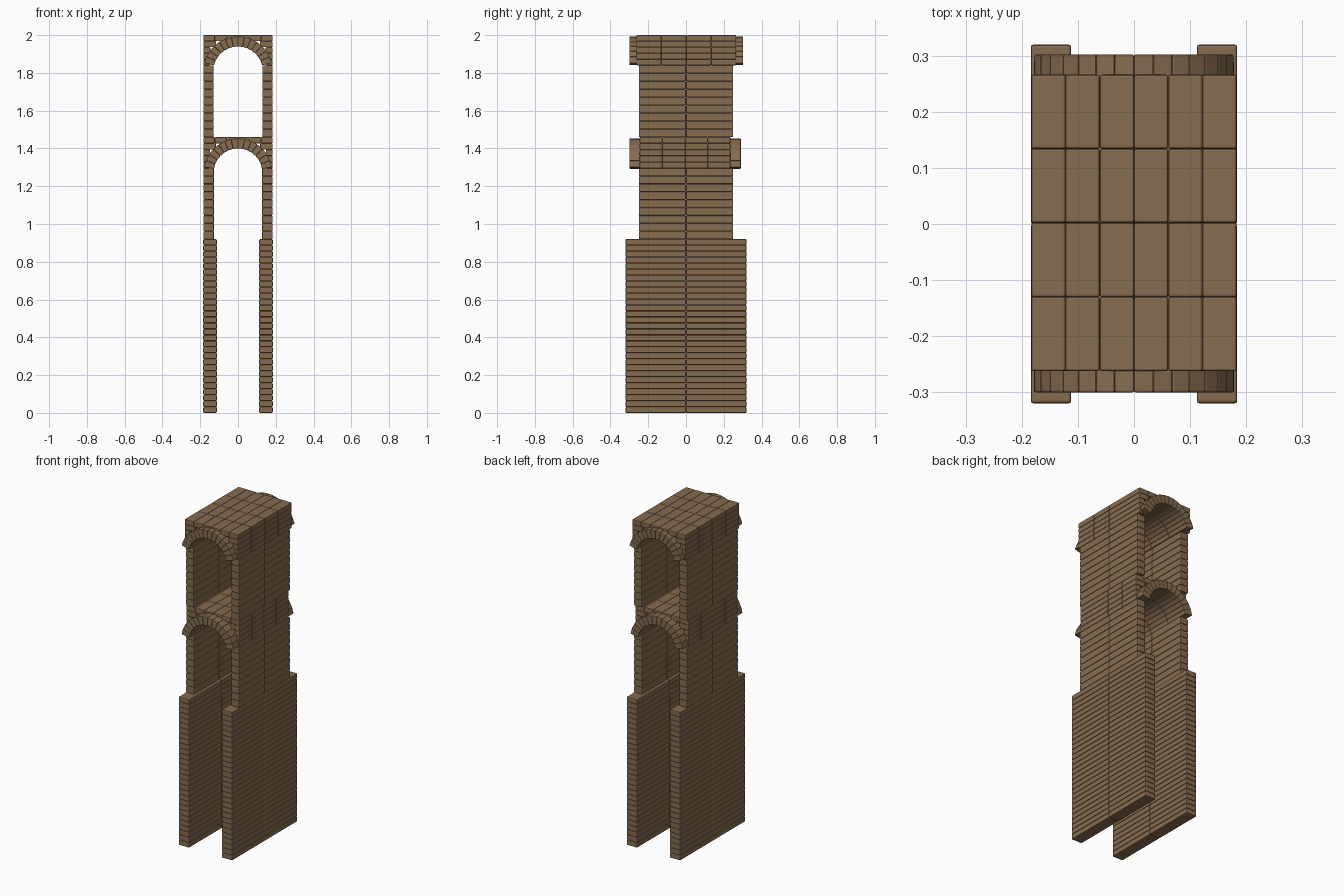
import bpy, bmesh, math

if "Cube" in bpy.data.objects:
    bpy.data.objects.remove(bpy.data.objects["Cube"])

stone = bpy.data.materials.new("brown_stone")
stone.diffuse_color = (0.24, 0.15, 0.08, 1)
stone.use_nodes = True
stone.node_tree.nodes["Principled BSDF"].inputs["Base Color"].default_value = stone.diffuse_color


def hexa(bm, fn):
    """Add a six-sided block; fn maps unit cube coords (0/1) to a position."""
    for v in bmesh.ops.create_cube(bm, size=1)["verts"]:
        v.co = fn(*(c + 0.5 for c in v.co))


def box(bm, x0, x1, y0, y1, z0, z1):
    x0, x1 = sorted((x0, x1))
    hexa(bm, lambda a, b, c: (x0 + (x1 - x0) * a, y0 + (y1 - y0) * b, z0 + (z1 - z0) * c))


def finish(bm, name, bevel=0.005):
    bmesh.ops.bevel(bm, geom=bm.edges[:], offset=bevel, segments=2, profile=0.5,
                    affect='EDGES', clamp_overlap=True)
    bmesh.ops.recalc_face_normals(bm, faces=bm.faces[:])
    me = bpy.data.meshes.new(name)
    bm.to_mesh(me)
    bm.free()
    me.materials.append(stone)
    ob = bpy.data.objects.new(name, me)
    bpy.context.collection.objects.link(ob)
    return ob


# Pair of side walls: courses of two long blocks
def walls(name, xi, xo, half_y, z0, z1, courses):
    bm = bmesh.new()
    h = (z1 - z0) / courses
    for s in (-1, 1):
        for i in range(courses):
            for y0 in (-half_y, 0):
                box(bm, s * xi, s * xo, y0, y0 + half_y, z0 + i * h, z0 + (i + 1) * h)
    finish(bm, name)


# Segmental barrel vault made of wedge stones
def vault(name, z_spring, rise, half_w, thick, y0, y1, wedges=14, rows=4):
    r = (half_w ** 2 + rise ** 2) / (2 * rise)
    zc = z_spring + rise - r
    span = math.asin(half_w / r)
    bm = bmesh.new()
    dy = (y1 - y0) / rows
    for i in range(wedges):
        for j in range(rows):
            def place(a, b, c):
                t = -span + 2 * span * (i + a) / wedges
                rad = r + thick * c
                return (rad * math.sin(t), y0 + dy * (j + b), zc + rad * math.cos(t))
            hexa(bm, place)
    finish(bm, name, 0.003)
    return r + thick, zc


# Spandrel courses and deck slabs over a vault
def fill(name, outer_r, zc, z0, z1, y0, y1, xo=0.183, courses=5, cols=4):
    h = (z1 - z0) / courses
    dy = (y1 - y0) / cols
    bm = bmesh.new()
    for k in range(courses - 1):
        zb = z0 + k * h
        arc = math.sqrt(max(outer_r ** 2 - (zb + h * 0.5 - zc) ** 2, 0))
        xi = min(arc, xo - 0.035)
        for s in (-1, 1):
            for j in range(cols):
                box(bm, s * xi, s * xo, y0 + j * dy, y0 + (j + 1) * dy, zb, zb + h)
    finish(bm, name + "_spandrels", 0.004)
    bm = bmesh.new()
    w = 2 * xo / 6
    for i in range(6):
        for j in range(cols):
            box(bm, -xo + i * w, -xo + (i + 1) * w, y0 + j * dy, y0 + (j + 1) * dy, z1 - h, z1)
    finish(bm, name + "_slabs", 0.004)


# Base piers, middle walls and upper walls
walls("base_piers", 0.112, 0.184, 0.32, 0.0, 0.92, 29)
walls("middle_walls", 0.127, 0.183, 0.25, 0.92, 1.295, 9)
walls("upper_walls", 0.129, 0.183, 0.25, 1.46, 1.84, 9)

# Lower and upper vaults with their decks
ro, zc = vault("lower_vault", 1.292, 0.108, 0.127, 0.053, -0.30, 0.29)
fill("lower_deck", ro, zc, 1.295, 1.46, -0.245, 0.235)
ro, zc = vault("upper_vault", 1.84, 0.10, 0.127, 0.053, -0.30, 0.302)
fill("upper_deck", ro, zc, 1.84, 2.0, -0.262, 0.266)
